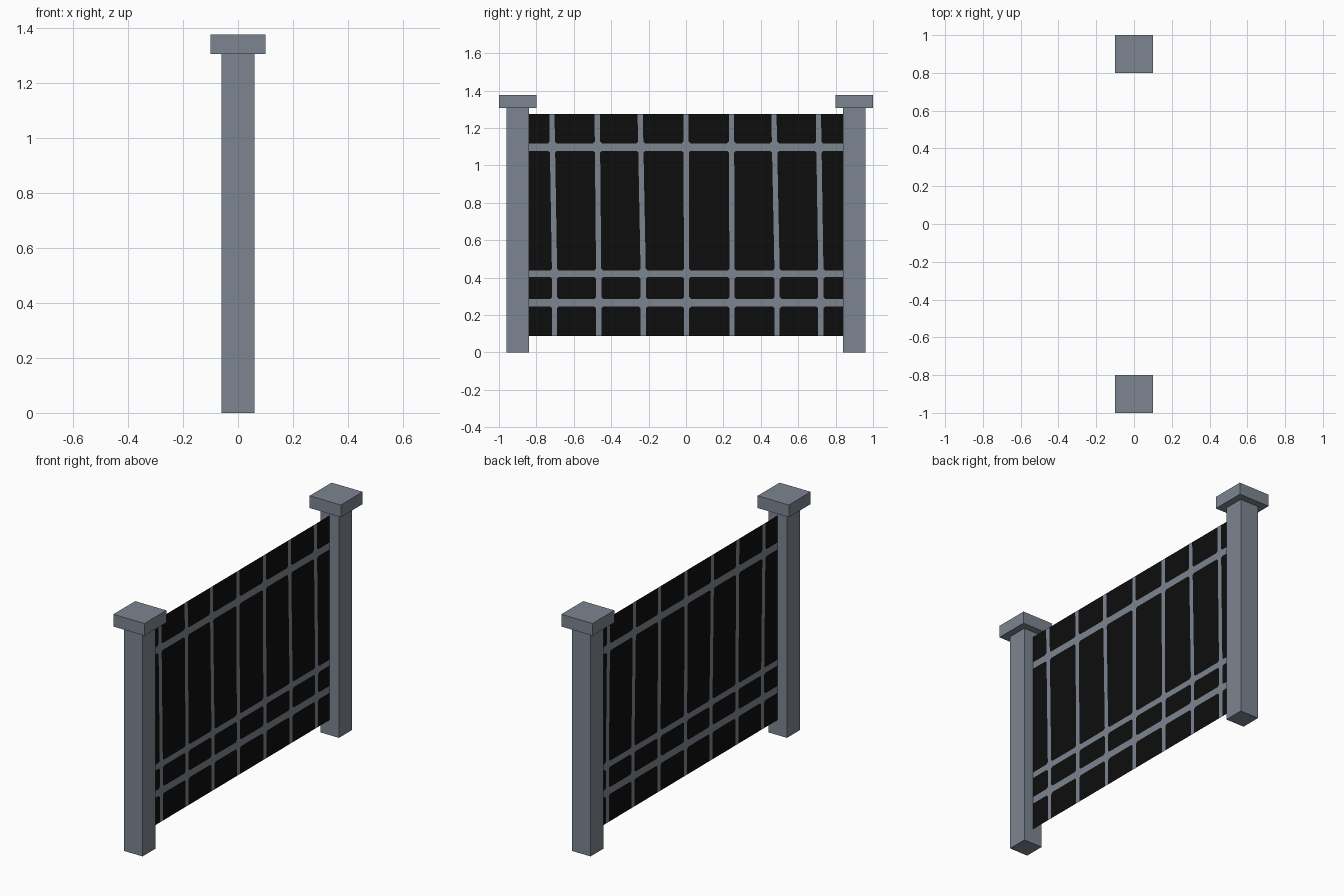
import bpy, bmesh

if "Cube" in bpy.data.objects:
    bpy.data.objects.remove(bpy.data.objects["Cube"])


def material(name, rgb):
    m = bpy.data.materials.new(name)
    m.diffuse_color = (*rgb, 1)
    m.use_nodes = True
    m.node_tree.nodes["Principled BSDF"].inputs["Base Color"].default_value = m.diffuse_color
    return m


grey = material("slate grey", (0.205, 0.235, 0.28))
black = material("black", (0.004, 0.004, 0.004))


def finish(name, bm, mats):
    me = bpy.data.meshes.new(name)
    bm.to_mesh(me)
    bm.free()
    for m in mats:
        me.materials.append(m)
    ob = bpy.data.objects.new(name, me)
    bpy.context.collection.objects.link(ob)
    return ob


def box(name, y, width, z0, z1):
    bm = bmesh.new()
    bmesh.ops.create_cube(bm, size=1)
    for v in bm.verts:
        v.co = (v.co.x * width, y + v.co.y * width,
                z0 + (v.co.z + 0.5) * (z1 - z0))
    return finish(name, bm, [grey])


# Square posts with flat caps
for side, y in (("left", -0.9), ("right", 0.9)):
    box(side + "_post", y, 0.12, 0, 1.306)
    box(side + "_cap", y, 0.2, 1.306, 1.377)

# Thin fence panel: bars and dark gaps are cut into one flat sheet
rows = [0.088, 0.246, 0.286, 0.404, 0.438, 1.078, 1.118, 1.274]
bars_low = [-0.703, -0.467, -0.229, 0.003, 0.246, 0.487, 0.721]
bars_top = [-0.717, -0.475, -0.245, 0.0, 0.243, 0.470, 0.708]
half_bar, edge = 0.014, 0.85

bm = bmesh.new()
grid = []
for z in rows:
    t = max(0, (z - 0.438) / (1.274 - 0.438))  # bars lean above the mid rail
    ys = [-edge]
    for a, b in zip(bars_low, bars_top):
        c = a + (b - a) * t
        ys += [c - half_bar, c + half_bar]
    ys.append(edge)
    grid.append([bm.verts.new((0, y, z)) for y in ys])

for r in range(len(rows) - 1):
    for c in range(len(grid[0]) - 1):
        f = bm.faces.new((grid[r][c], grid[r][c + 1],
                          grid[r + 1][c + 1], grid[r + 1][c]))
        f.material_index = 1 if r % 2 == 0 and c % 2 == 0 else 0

# Clipped corners on the dark gaps
inner = [v for v in bm.verts if not v.is_boundary]
bmesh.ops.bevel(bm, geom=inner, offset=0.01, segments=1,
                affect='VERTICES', material=0)
finish("fence_panel", bm, [grey, black])
